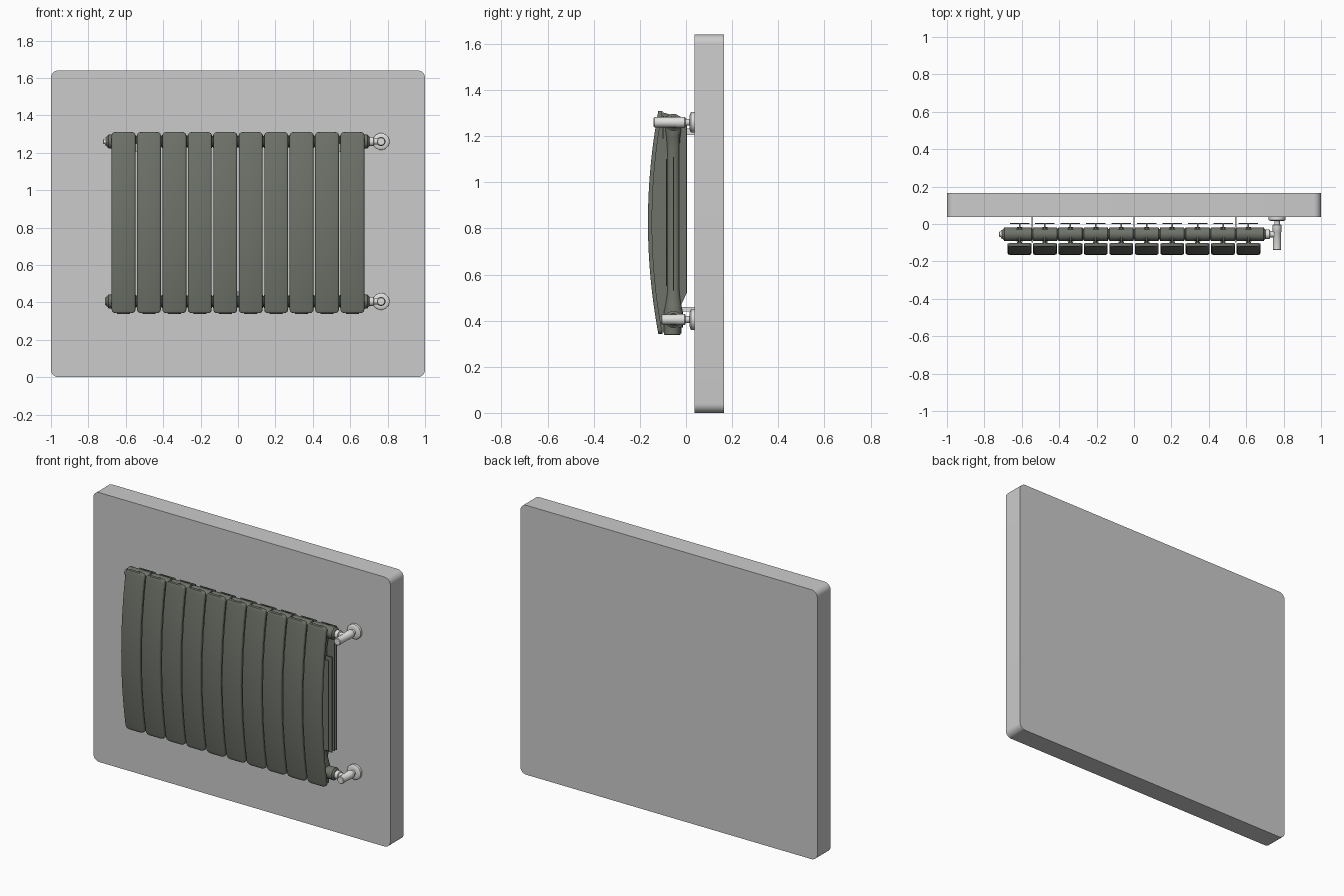
import bpy, bmesh, math
from mathutils import Vector

if "Cube" in bpy.data.objects:
    bpy.data.objects.remove(bpy.data.objects["Cube"])


def material(name, rgb):
    m = bpy.data.materials.new(name)
    m.diffuse_color = (*rgb, 1)
    m.use_nodes = True
    m.node_tree.nodes["Principled BSDF"].inputs["Base Color"].default_value = m.diffuse_color
    return m


OLIVE = material("olive grey enamel", (0.155, 0.17, 0.142))
WALL = material("wall grey", (0.60, 0.60, 0.60))
METAL = material("pale metal", (0.74, 0.74, 0.72))


def finish(name, bm, mat, angle=35):
    bmesh.ops.recalc_face_normals(bm, faces=bm.faces)
    mesh = bpy.data.meshes.new(name)
    bm.to_mesh(mesh)
    bm.free()
    mesh.materials.append(mat)
    ob = bpy.data.objects.new(name, mesh)
    bpy.context.collection.objects.link(ob)
    bpy.ops.object.select_all(action='DESELECT')
    ob.select_set(True)
    bpy.context.view_layer.objects.active = ob
    bpy.ops.object.shade_smooth_by_angle(angle=math.radians(angle))
    return ob


def loft(name, rings, mat):
    """Skin closed rings of equal length and cap both ends."""
    bm = bmesh.new()
    rows = [[bm.verts.new(p) for p in ring] for ring in rings]
    n = len(rows[0])
    for a, b in zip(rows, rows[1:]):
        for i in range(n):
            bm.faces.new((a[i], a[(i + 1) % n], b[(i + 1) % n], b[i]))
    bm.faces.new(rows[0])
    bm.faces.new(rows[-1])
    return finish(name, bm, mat)


def turned(name, origin, axis, profile, mat, n=28):
    """Lathe: profile is (distance along axis, radius)."""
    o, a = Vector(origin), Vector(axis)
    u = a.orthogonal().normalized()
    v = a.cross(u)
    ring = lambda d, r: [o + a * d + r * (u * math.cos(t) + v * math.sin(t))
                         for t in (2 * math.pi * i / n for i in range(n))]
    return loft(name, [ring(d, r) for d, r in profile], mat)


def box(name, x0, x1, y0, y1, z0, z1, mat):
    return loft(name, [[(x, y0, z0), (x, y1, z0), (x, y1, z1), (x, y0, z1)]
                       for x in (x0, x1)], mat)


def repeat(ob, xs):
    """Linked copies of a part modelled at x = 0."""
    ob.location.x = xs[0]
    for x in xs[1:]:
        c = ob.copy()
        c.location.x = x
        bpy.context.collection.objects.link(c)


PITCH = 0.136
CENTRES = [(i - 4.5) * PITCH for i in range(10)]
Z0, Z1 = 0.343, 1.31
ZT, ZB, YC = 1.26, 0.405, -0.055      # header heights and depth


def front_y(z):
    t = (z - (Z0 + Z1) / 2) / ((Z1 - Z0) / 2)
    return -0.165 + 0.045 * t * t


# wall with four rounded corners
W, H, R = 1.0, 1.64, 0.04
outline = []
for cx, cz, start in ((W - R, H - R, 0), (R - W, H - R, 90), (R - W, R, 180), (W - R, R, 270)):
    for i in range(9):
        t = math.radians(start + i * 90 / 8)
        outline.append((cx + R * math.cos(t), cz + R * math.sin(t)))
loft("wall", [[(x, y, z) for x, z in outline] for y in (0.037, 0.165)], WALL)

# bowed front panel with rounded corners and softened edges
rings = []
zs = [Z0 + d for d in (0, 0.002, 0.006, 0.012, 0.018)]
zs += [Z0 + 0.018 + (Z1 - Z0 - 0.036) * i / 24 for i in range(1, 24)]
zs += [Z1 - d for d in (0.018, 0.012, 0.006, 0.002, 0)]
for z in zs:
    e = max(0, 0.018 - min(z - Z0, Z1 - z))
    w = 0.0635 - 0.018 + math.sqrt(max(0, 0.018 ** 2 - e * e))
    f = front_y(z)
    half = [(w, 0.018), (w, 0.008), (w - 0.002, 0.004), (w - 0.005, 0.0015), (w - 0.011, 0)]
    rings.append([(x, f + d, z) for x, d in half] + [(-x, f + d, z) for x, d in reversed(half)])
repeat(loft("front_panel", rings, OLIVE), CENTRES)

# central web joining the panel to the back fin
side = [(front_y(z) + 0.012, z) for z in [0.35 + 0.955 * i / 16 for i in range(17)]]
side += [(0.003, 1.275), (0.003, 0.52), (-0.02, 0.47), (-0.02, 0.345)]
repeat(loft("central_web", [[(x, y, z) for y, z in side] for x in (-0.004, 0.004)], OLIVE), CENTRES)

# convector fins: y, half width, bottom, top
for name, y, w, a, b in (("back_fin", 0.003, 0.052, 0.52, 1.275),
                         ("rear_fin", -0.03, 0.06, 0.53, 1.21),
                         ("middle_fin", -0.055, 0.06, 0.53, 1.11),
                         ("forward_fin", -0.085, 0.06, 0.55, 1.10)):
    repeat(box(name, -w, w, y - 0.002, y + 0.002, a, b, OLIVE), CENTRES)

# upright water tube, flared at both headers
rings = []
for z, rx, ry in ((0.37, 0.035, 0.041), (0.44, 0.035, 0.041), (0.47, 0.027, 0.034),
                  (0.52, 0.017, 0.027), (1.14, 0.017, 0.027), (1.19, 0.024, 0.03),
                  (1.22, 0.032, 0.034), (1.285, 0.03, 0.032)):
    rings.append([(rx * math.cos(t), YC + ry * math.sin(t), z)
                  for t in (2 * math.pi * i / 20 for i in range(20))])
repeat(loft("water_tube", rings, OLIVE), CENTRES)
repeat(turned("bottom_cap", (0, -0.06, 0.337), (0, 0, 1),
              [(0, 0.032), (0.003, 0.036), (0.045, 0.036)], OLIVE), CENTRES)

# small spacer rib seen between panel and header
repeat(box("top_rib", -0.014, 0.014, -0.101, -0.095, 1.19, 1.287, OLIVE), CENTRES)

# header barrels, with joint rings between sections
for z, tag in ((ZT, "upper"), (ZB, "lower")):
    repeat(turned(tag + "_header", (-0.066, YC, z), (1, 0, 0),
                  [(0, 0.033), (0.003, 0.036), (0.129, 0.036), (0.132, 0.033)], OLIVE), CENTRES)
    repeat(turned(tag + "_joint", (-0.004, YC, z), (1, 0, 0),
                  [(0, 0.029), (0.008, 0.029)], OLIVE),
           [(i - 4) * PITCH for i in range(9)])
    for s in (-1, 1):
        turned(tag + "_end_bush", (s * 0.675, YC, z), (s, 0, 0),
               [(0, 0.037), (0.018, 0.037), (0.022, 0.03), (0.027, 0.026)], OLIVE)

# left plugs: air vent above, blank plug below
turned("air_vent", (-0.70, YC, ZT), (-1, 0, 0),
       [(0, 0.022), (0.01, 0.022), (0.011, 0.014), (0.02, 0.014), (0.021, 0.009)], METAL)
turned("blank_plug", (-0.70, YC, ZB), (-1, 0, 0),
       [(0, 0.023), (0.007, 0.023), (0.01, 0.018)], METAL)

# right valves with wall pipe and rosette
VX = 0.765
for z, tip, tag in ((ZT, -0.14, "upper"), (ZB, -0.108, "lower")):
    L = -0.003 - tip
    turned(tag + "_valve_body", (VX, tip, z), (0, 1, 0),
           [(0, 0.019), (0.003, 0.022), (L - 0.04, 0.022), (L - 0.037, 0.024),
            (L - 0.003, 0.024), (L, 0.021)], METAL)
    turned(tag + "_valve_union", (0.695, YC, z), (1, 0, 0),
           [(0, 0.018), (0.008, 0.018), (0.009, 0.025), (0.03, 0.025),
            (0.033, 0.017), (0.07, 0.017)], METAL)
    turned(tag + "_wall_pipe", (VX, -0.01, z), (0, 1, 0), [(0, 0.015), (0.05, 0.015)], METAL)
    turned(tag + "_rosette", (VX, 0.016, z), (0, 1, 0),
           [(0, 0.032), (0.003, 0.041), (0.006, 0.045), (0.024, 0.045)], METAL)

# hanging brackets between sections
for s in (-1, 1):
    x = s * 4 * PITCH
    box("upper_bracket", x - 0.004, x + 0.004, -0.10, 0.04, 1.205, 1.232, METAL)
    box("upper_bracket_hook", x - 0.004, x + 0.004, -0.10, -0.094, 1.205, 1.25, METAL)
box("lower_bracket", -0.004, 0.004, -0.04, 0.04, 0.44, 0.46, METAL)
